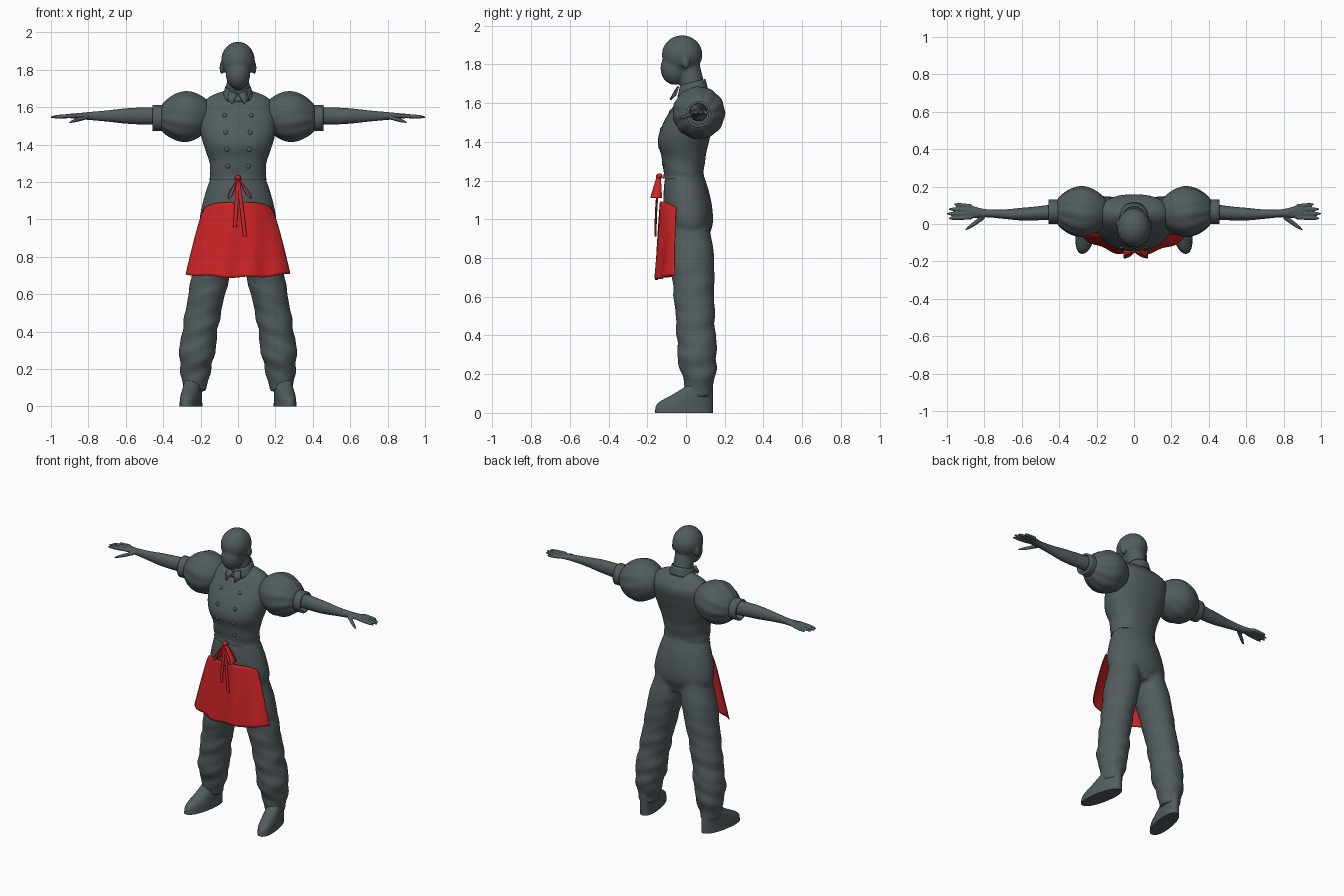
import bpy, bmesh
from math import sin, cos, pi, radians, copysign
from mathutils import Vector
from mathutils.bvhtree import BVHTree

if "Cube" in bpy.data.objects:
    bpy.data.objects.remove(bpy.data.objects["Cube"])


def material(name, color):
    mat = bpy.data.materials.new(name)
    mat.use_nodes = True
    mat.diffuse_color = color
    mat.node_tree.nodes["Principled BSDF"].inputs["Base Color"].default_value = color
    return mat


GREY = material("slate grey", (0.085, 0.106, 0.112, 1))
RED = material("apron red", (0.62, 0.017, 0.02, 1))


def through(t, *values):
    """Smooth curve through evenly spaced values, for t from 0 to 1."""
    last = len(values) - 1
    i = min(int(t * last), last - 1)
    f = t * last - i
    before, start = values[max(i - 1, 0)], values[i]
    end, after = values[i + 1], values[min(i + 2, last)]
    slope_in, slope_out = (end - before) / 2, (after - start) / 2
    ease = f * f * (3 - 2 * f)
    return (start + (end - start) * ease
            + slope_in * f * (1 - f) ** 2 - slope_out * f * f * (1 - f))


def skin(bm, axis, low, high, section, steps=24, sides=32, square=2, fold=None, caps=True):
    """Tube along an axis; section(t) gives two centre values and two radii."""
    rings = []
    for step in range(steps + 1):
        t = step / steps
        along = low + (high - low) * t
        centre_u, centre_v, radius_u, radius_v = section(t)
        ring = []
        for i in range(sides):
            angle = 2 * pi * i / sides
            swell = 1 + (fold(t, angle) if fold else 0)
            c, s = cos(angle), sin(angle)
            u = centre_u + swell * radius_u * copysign(abs(c) ** (2 / square), c)
            v = centre_v + swell * radius_v * copysign(abs(s) ** (2 / square), s)
            ring.append(bm.verts.new((u, v, along) if axis == "Z" else (along, u, v)))
        rings.append(ring)
    for lower, upper in zip(rings, rings[1:]):
        for i in range(sides):
            bm.faces.new((lower[i - 1], lower[i], upper[i], upper[i - 1]))
    if caps:
        bm.faces.new(rings[0])
        bm.faces.new(rings[-1])


def ball(bm, centre, size):
    verts = bmesh.ops.create_uvsphere(bm, u_segments=24, v_segments=16, radius=1)["verts"]
    bmesh.ops.scale(bm, vec=size, verts=verts)
    bmesh.ops.translate(bm, vec=centre, verts=verts)


def sheet(bm, rows):
    """Quad surface over a grid of points."""
    grid = [[bm.verts.new(point) for point in row] for row in rows]
    for upper, lower in zip(grid, grid[1:]):
        for i in range(len(upper) - 1):
            bm.faces.new((upper[i], upper[i + 1], lower[i + 1], lower[i]))


def finish(bm, name, mat=GREY, voxel=0, soften=0, mirror=False, thick=0):
    bmesh.ops.recalc_face_normals(bm, faces=bm.faces[:])
    mesh = bpy.data.meshes.new(name)
    bm.to_mesh(mesh)
    bm.free()
    mesh.materials.append(mat)
    for face in mesh.polygons:
        face.use_smooth = True
    mesh.set_sharp_from_angle(angle=radians(45))
    ob = bpy.data.objects.new(name, mesh)
    bpy.context.collection.objects.link(ob)
    if thick:
        ob.modifiers.new("thickness", "SOLIDIFY").thickness = thick
    if voxel:
        fuse = ob.modifiers.new("fuse", "REMESH")
        fuse.mode, fuse.voxel_size, fuse.use_smooth_shade = "VOXEL", voxel, True
    if soften:
        ob.modifiers.new("soften", "SMOOTH").iterations = soften
    if mirror:
        ob.modifiers.new("mirror", "MIRROR")


# Head: skull, jaw, ears and neck fused together
bm = bmesh.new()
ball(bm, (0, -.02, 1.85), (.09, .105, .1))
ball(bm, (0, -.06, 1.78), (.066, .072, .086))
for side in (1, -1):
    ball(bm, (side * .087, 0, 1.81), (.012, .02, .036))
skin(bm, "Z", 1.62, 1.8, lambda t: (0, .045 - .03 * t, .07 - .015 * t, .07 - .015 * t))
finish(bm, "head", voxel=.008, soften=4)


# Jacket body, nipped at the waist and rounded over the shoulders
def jacket_section(t):
    front = through(t, -.115, -.125, -.145, -.115, -.06, -.01)
    back = through(t, .09, .1, .12, .145, .16, .12)
    close = 1 - .7 * t ** 14
    width = through(t, .148, .155, .187, .205, .2, .2)
    return 0, (front + back) / 2, width * close, (back - front) / 2 * close


bm = bmesh.new()
skin(bm, "Z", 1.22, 1.69, jacket_section, steps=40, sides=48, square=2.25,
     fold=lambda t, a: .02 * (1 - t) ** 4 * sin(30 * t + 3 * sin(a)))
surface = BVHTree.FromBMesh(bm)
finish(bm, "jacket")

# Rolled hem at the waist
bm = bmesh.new()
skin(bm, "Z", 1.21, 1.24, lambda t: (0, -.012, .153 - .005 * t, .107 - .005 * t), steps=2)
finish(bm, "jacket_hem")

# Double row of buttons, closer together towards the waist
bm = bmesh.new()
for row in range(4):
    for side in (1, -1):
        start = Vector((side * (.07 - .005 * row), -1, 1.555 - .09 * row))
        ball(bm, surface.ray_cast(start, Vector((0, 1, 0)))[0], (.012, .008, .012))
finish(bm, "buttons")

# Stand collar, higher at the back, with two pointed flaps
bm = bmesh.new()
skin(bm, "Z", 1.64, 1.7, lambda t: (0, .035, .088 - .02 * t, .08 - .015 * t), steps=4, caps=False)
for vert in bm.verts:
    vert.co.z += vert.co.y / 4
finish(bm, "collar", thick=.008)
bm = bmesh.new()
bm.faces.new([bm.verts.new(point) for point in
              ((0, -.046, 1.67), (.045, -.035, 1.685), (.058, -.05, 1.64), (.03, -.078, 1.615))])
finish(bm, "collar_flaps", thick=.009, mirror=True)


# Gathered puff sleeves with pleats towards the cuff
def puff_section(t):
    radius = .065 + .07 * sin(pi * t) ** .8
    return .066, 1.557 - .015 * t, radius, radius


bm = bmesh.new()
skin(bm, "X", .15, .41, puff_section, sides=64, fold=lambda t, a: .03 * t * sin(11 * a + 4 * t))
finish(bm, "puff_sleeves", mirror=True)

# Open turned cuffs
bm = bmesh.new()
skin(bm, "X", .385, .457, lambda t: (.066, 1.542, .065, .069), steps=4, caps=False)
finish(bm, "sleeve_cuffs", mirror=True, thick=.014)


# Forearm tapering to the wrist, then a flat palm
def arm_section(t):
    return (.067 - .015 * sin(pi * t), 1.553, through(t, .044, .038, .034, .025, .022, .04),
            through(t, .047, .046, .041, .03, .021, .012))


bm = bmesh.new()
skin(bm, "X", .4, .9, arm_section)
for i in range(4):
    skin(bm, "X", .87, 1 - .01 * (i - 2) ** 2, sides=12, section=lambda t: (
        .095 - .02 * i + .01 * t * (1 - i / 2), 1.555 - .008 * t,
        .011 - .007 * t ** 6, .011 - .007 * t ** 6))
skin(bm, "X", .8, .9, sides=12, section=lambda t: (
    .04 - .07 * t, 1.55 - .03 * t, .015 - .01 * t ** 4, .012 - .008 * t ** 4))
finish(bm, "arms_and_hands", voxel=.0045, soften=1, mirror=True)


# Trousers: hips fused with two baggy, creased legs
def hip_section(t):
    return (0, .03 - .04 * t, through(t, .16, .205, .195, .17, .14),
            through(t, .08, .118, .125, .115, .095))


def leg_section(t):
    radius = through(t, .09, .108, .1, .095, .094, .06)
    return .09 + .14 * sin(pi / 2 * t) ** 1.3, .02 + .05 * t, radius, radius * 1.06


def crease(t, a):
    return .05 * t * (sin(36 * t + 2 * sin(a)) + .7 * sin(62 * t - 3 * cos(a)))


bm = bmesh.new()
skin(bm, "Z", .88, 1.25, hip_section)
skin(bm, "Z", 1, .08, leg_section, steps=80, fold=crease)
legs = [face for face in bm.faces if face.calc_center_median().z < .88]
other = bmesh.ops.duplicate(bm, geom=bm.verts[:] + bm.edges[:] + bm.faces[:])["geom"]
for vert in other:
    if isinstance(vert, bmesh.types.BMVert):
        vert.co.x *= -1
finish(bm, "trousers", voxel=.011, soften=4)


# Rounded shoes with a straight heel and toes turned out
def shoe_section(t):
    length = through(t, .15, .143, .1, .065)
    return .25, .14 - length, .055 - .01 * t, length


bm = bmesh.new()
skin(bm, "Z", 0, .15, shoe_section, steps=12, square=2.2)
for vert in bm.verts:
    vert.co.x -= vert.co.y / 6
finish(bm, "shoes", mirror=True)


# Apron wrapped round the front, flaring and gently folded
def apron_point(u, v):
    depth = (.084 + .012 * v) * (1 - abs(u) ** 2.5)
    top = 1.092 - .03 * u ** 4 - .04 * max(0, 1 - abs(u) * 6)
    bottom = .69 + .018 * u * u + .004 * sin(9 * u)
    return (u * (.18 + .1 * v ** .8), -.052 - .01 * v - depth + .008 * v * sin(11 * u + 2 * v),
            top + (bottom - top) * v)


bm = bmesh.new()
sheet(bm, [[apron_point(i / 24 - 1, j / 24) for i in range(49)] for j in range(25)])
finish(bm, "apron", RED, thick=.005)


# Bow: drooping ribbon loops, a knot and two tails
def loop_point(reach, t, edge):
    drop = sin(pi * t)
    return (reach * drop + .014 * sin(2 * pi * t),
            -.14 - .014 * drop + edge * (.01 + .02 * drop), 1.225 - .115 * drop)


bm = bmesh.new()
for reach in (.07, -.05):
    sheet(bm, [[loop_point(reach, i / 24, edge) for i in range(25)] for edge in (-1, 1)])
finish(bm, "bow_loops", RED, thick=.006)
bm = bmesh.new()
ball(bm, (0, -.138, 1.222), (.017, .018, .015))
for tip, end in ((.038, .91), (-.016, .96)):
    skin(bm, "Z", 1.22, end, lambda t: (tip * t, -.14 - .017 * sin(pi / 2 * t), .01, .005), sides=12)
finish(bm, "bow_knot_and_tails", RED)
